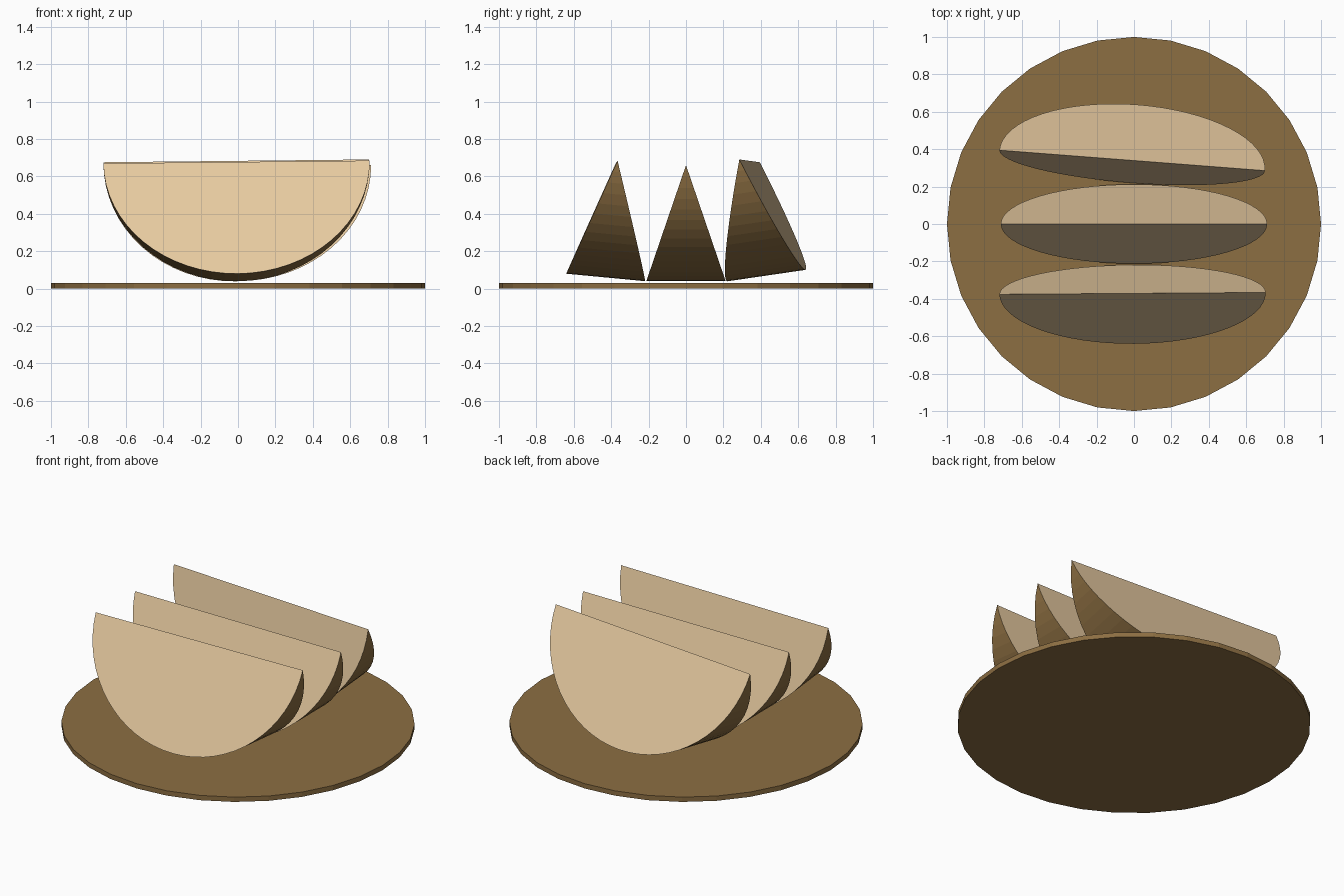
import bpy, bmesh, math

if "Cube" in bpy.data.objects:
    bpy.data.objects.remove(bpy.data.objects["Cube"])


def make_material(name, r, g, b):
    # sRGB 0-255 to linear
    lin = [((c / 255 + 0.055) / 1.055) ** 2.4 for c in (r, g, b)]
    m = bpy.data.materials.new(name)
    m.diffuse_color = (*lin, 1.0)
    m.use_nodes = True
    m.node_tree.nodes["Principled BSDF"].inputs["Base Color"].default_value = m.diffuse_color
    return m


BROWN = make_material("crust_brown", 140, 110, 66)
TAN = make_material("bread_tan", 235, 206, 163)


def finish(name, bm, mats):
    bmesh.ops.recalc_face_normals(bm, faces=bm.faces[:])
    me = bpy.data.meshes.new(name)
    bm.to_mesh(me)
    bm.free()
    for m in mats:
        me.materials.append(m)
    ob = bpy.data.objects.new(name, me)
    bpy.context.collection.objects.link(ob)
    return ob


# Thin round plate
bm = bmesh.new()
bmesh.ops.create_cone(bm, cap_ends=True, segments=32, radius1=1, radius2=1, depth=0.03)
plate = finish("plate", bm, [BROWN])
plate.location.z = 0.015


def wedge(name, location, rotation, rx=0.712, height=0.62, half=0.212, n=32):
    """Half-round wedge: sharp straight ridge on top, curved crust below."""
    bm = bmesh.new()
    left, right = bm.verts.new((-rx, 0, 0)), bm.verts.new((rx, 0, 0))
    sides = []
    for s in (-1, 1):
        arc = []
        for k in range(1, n):
            t = math.pi * k / n
            d = math.sin(t)
            arc.append(bm.verts.new((-rx * math.cos(t), s * half * d, -height * d)))
        sides.append([left] + arc + [right])
    front, back = sides
    # Curved crust strip
    for k in range(n):
        loop = list(dict.fromkeys((front[k], front[k + 1], back[k + 1], back[k])))
        bm.faces.new(loop)
    # Flat cut sides
    for side in sides:
        bm.faces.new(side).material_index = 1
    ob = finish(name, bm, [BROWN, TAN])
    ob.location = location
    ob.rotation_euler = [math.radians(a) for a in rotation]
    return ob


wedge("front_slice", (-0.008, -0.371, 0.677), (-5.4, -0.6, 0.4))
wedge("middle_slice", (0, 0, 0.66), (0, 0, 0))
wedge("back_slice", (-0.01, 0.34, 0.683), (8.3, -0.6, -4.4))
